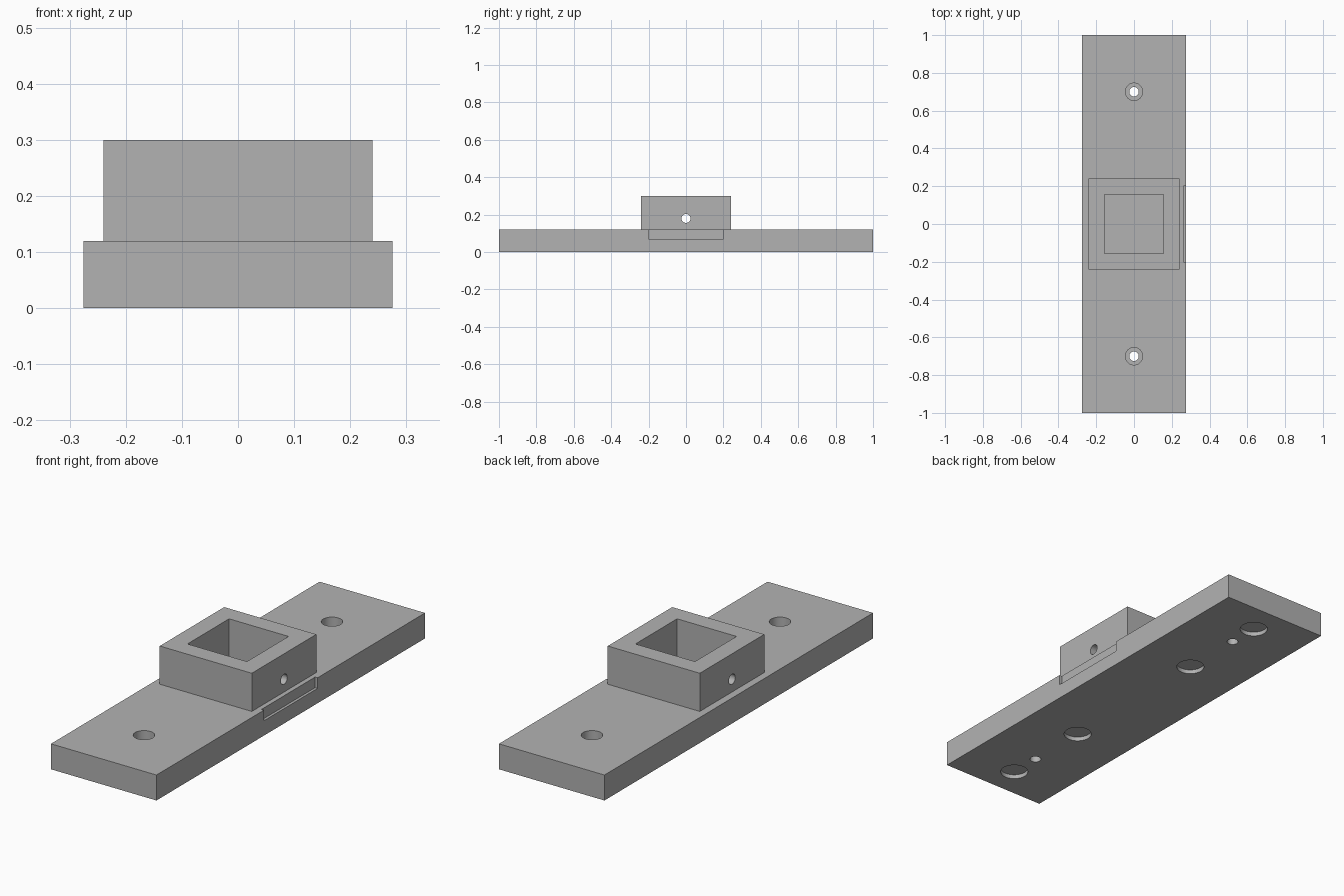
import bpy
from math import pi

cube = bpy.data.objects.get("Cube")
if cube:
    bpy.data.objects.remove(cube, do_unlink=True)

# Single grey colour
grey = bpy.data.materials.new("plain_grey")
grey.use_nodes = True
colour = (0.448, 0.448, 0.448, 1)
grey.diffuse_color = colour
grey.node_tree.nodes["Principled BSDF"].inputs["Base Color"].default_value = colour


def box(name, low, high):
    """Axis-aligned block between two corners."""
    centre = [(a + b) / 2 for a, b in zip(low, high)]
    bpy.ops.mesh.primitive_cube_add(size=1, location=centre)
    ob = bpy.context.object
    ob.name = name
    ob.scale = [b - a for a, b in zip(low, high)]
    bpy.ops.object.transform_apply(location=True, rotation=True, scale=True)
    ob.data.materials.append(grey)
    return ob


def rod(name, radius, length, centre, along_x=False):
    """Round cutter, upright or lying along x."""
    bpy.ops.mesh.primitive_cylinder_add(
        vertices=48, radius=radius, depth=length, location=centre,
        rotation=(0, pi / 2 if along_x else 0, 0))
    ob = bpy.context.object
    ob.name = name
    bpy.ops.object.transform_apply(location=True, rotation=True, scale=True)
    ob.data.materials.append(grey)
    return ob


def cut(target, cutter):
    """Subtract the cutter and throw it away."""
    mod = target.modifiers.new("cut", 'BOOLEAN')
    mod.operation = 'DIFFERENCE'
    mod.solver = 'EXACT'
    mod.object = cutter
    bpy.ops.object.select_all(action='DESELECT')
    bpy.context.view_layer.objects.active = target
    target.select_set(True)
    bpy.ops.object.modifier_apply(modifier=mod.name)
    bpy.data.objects.remove(cutter, do_unlink=True)


WIDTH, THICK, TOP = 0.275, 0.12, 0.30
SOCKET, BORE = 0.24, 0.155
BORE_DEPTH = 0.06      # screw head recess
POCKET_DEPTH = 0.02    # round pockets underneath

# Base plate
plate = box("base_plate", (-WIDTH, -1, 0), (WIDTH, 1, THICK))

# Screw holes with head recesses, and round pockets on the underside
for side in (-1, 1):
    cut(plate, rod("screw_hole", 0.025, 1, (0, side * 0.7, 0)))
    cut(plate, rod("head_recess", 0.046, 2 * BORE_DEPTH, (0, side * 0.7, THICK)))
    for y in (0.4, 0.85):
        cut(plate, rod("pocket", 0.062, 2 * POCKET_DEPTH, (0, side * y, 0)))

# Shallow notch in the +x edge
cut(plate, box("edge_notch", (WIDTH - 0.013, -0.2, 0.07), (WIDTH + 0.1, 0.2, THICK + 0.1)))

# Square socket with its cross pin hole
socket = box("square_socket", (-SOCKET, -SOCKET, THICK), (SOCKET, SOCKET, TOP))
cut(socket, box("socket_bore", (-BORE, -BORE, 0), (BORE, BORE, TOP + 0.1)))
cut(socket, rod("pin_hole", 0.024, 1, (0, 0, 0.18), along_x=True))

# Smooth round walls, crisp edges
for ob in (plate, socket):
    bpy.ops.object.select_all(action='DESELECT')
    bpy.context.view_layer.objects.active = ob
    ob.select_set(True)
    bpy.ops.object.shade_smooth_by_angle(angle=pi / 6)
